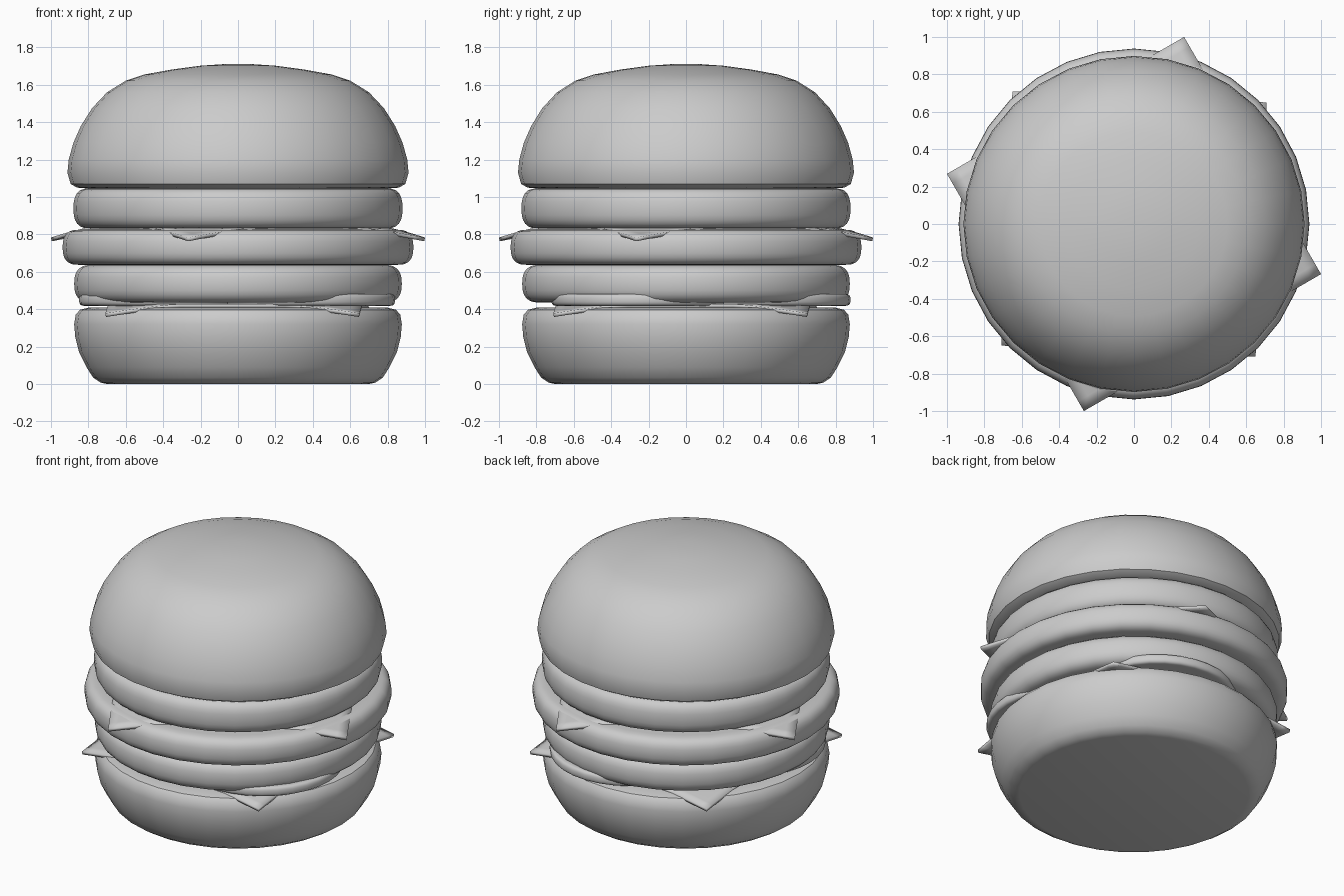
import bpy, bmesh
from math import sin, cos, pi, radians, hypot

if "Cube" in bpy.data.objects:
    bpy.data.objects.remove(bpy.data.objects["Cube"])

SIDES = 32


def finish(bm, name, angle=35):
    bmesh.ops.recalc_face_normals(bm, faces=bm.faces)
    mesh = bpy.data.meshes.new(name)
    bm.to_mesh(mesh)
    bm.free()
    obj = bpy.data.objects.new(name, mesh)
    bpy.context.collection.objects.link(obj)
    bpy.ops.object.select_all(action='DESELECT')
    obj.select_set(True)
    bpy.context.view_layer.objects.active = obj
    bpy.ops.object.shade_smooth_by_angle(angle=radians(angle))
    return obj


def lathe(name, profile, centre=(0, 0), y_scale=1.0):
    """Revolve (radius, z) points around a vertical axis and cap both ends."""
    bm = bmesh.new()
    rings = [[bm.verts.new((centre[0] + r * cos(2 * pi * i / SIDES),
                            centre[1] + r * y_scale * sin(2 * pi * i / SIDES), z))
              for i in range(SIDES)] for r, z in profile]
    for a, b in zip(rings, rings[1:]):
        for i in range(SIDES):
            j = (i + 1) % SIDES
            bm.faces.new((a[i], a[j], b[j], b[i]))
    bm.faces.new(rings[0])
    bm.faces.new(rings[-1])
    return finish(bm, name)


def disc(name, radius, z0, z1, round_x, centre=(0, 0)):
    """Flat disc with a rounded rim."""
    mid, half = (z0 + z1) / 2, (z1 - z0) / 2
    rim = [(radius - round_x + round_x * max(cos(t), 0) ** 0.7,
            mid + half * (1 if t > 0 else -1) * abs(sin(t)) ** 0.8)
           for t in [-pi / 2 + pi * k / 12 for k in range(13)]]
    return lathe(name, rim, centre)


def cheese(name, corner, angle, z, start, drop):
    """Thin square slice whose corners bend down past the start radius."""
    bm = bmesh.new()
    bmesh.ops.create_grid(bm, x_segments=24, y_segments=24, size=corner / 2 ** 0.5)
    c, s = cos(radians(angle)), sin(radians(angle))
    for v in bm.verts:
        x, y = v.co.x, v.co.y
        t = max(0, (hypot(x, y) - start) / (corner - start))
        v.co = (x * c - y * s, x * s + y * c, z - drop * t)
    obj = finish(bm, name)
    mod = obj.modifiers.new("thickness", 'SOLIDIFY')
    mod.thickness = 0.02
    mod.offset = 0


# Buns
lathe("bottom_bun", [(0.70, 0), (0.735, 0.008), (0.775, 0.035), (0.81, 0.09),
                     (0.85, 0.17), (0.87, 0.25), (0.876, 0.32), (0.868, 0.37),
                     (0.845, 0.397), (0.80, 0.408), (0.70, 0.41)])
lathe("top_bun", [(0.80, 1.045), (0.86, 1.05), (0.895, 1.07), (0.912, 1.13),
                  (0.905, 1.20), (0.88, 1.29), (0.84, 1.38), (0.78, 1.475),
                  (0.70, 1.56), (0.60, 1.622), (0.50, 1.655), (0.35, 1.682),
                  (0.20, 1.702), (0.08, 1.71), (0.01, 1.71)], y_scale=0.985)

# Stacked round layers
disc("lower_patty", 0.876, 0.435, 0.637, 0.10)
disc("middle_patty", 0.938, 0.637, 0.825, 0.09)
disc("upper_patty", 0.88, 0.832, 1.046, 0.09)

# Three tomato slices under the lower patty
for n, pos in enumerate([(0.34, -0.22), (-0.35, -0.12), (0.14, 0.38)]):
    disc(f"tomato_slice_{n + 1}", 0.5, 0.418, 0.482, 0.03, pos)

# Cheese slices
cheese("lower_cheese", 0.96, -2.5, 0.418, 0.74, 0.05)
cheese("upper_cheese", 1.033, 30, 0.828, 0.80, 0.055)
